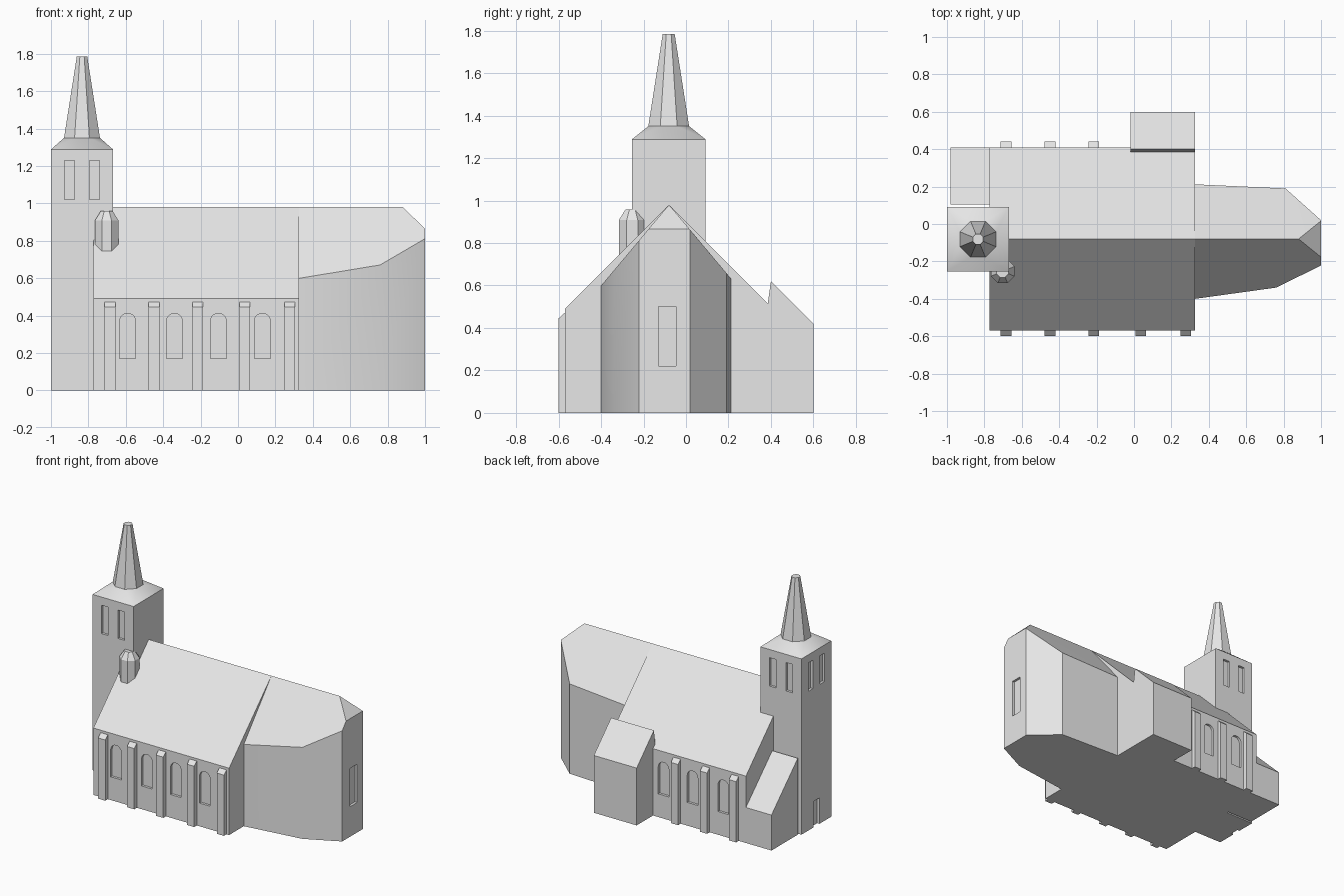
import bpy, bmesh, math

if "Cube" in bpy.data.objects:
    bpy.data.objects.remove(bpy.data.objects["Cube"])

stone = bpy.data.materials.new("light_grey_stone")
stone.diffuse_color = (0.8, 0.8, 0.8, 1)
stone.use_nodes = True
stone.node_tree.nodes["Principled BSDF"].inputs["Base Color"].default_value = stone.diffuse_color


def add_hull(bm, pts):
    """Add one convex solid around the points."""
    part = bmesh.new()
    for p in pts:
        part.verts.new(p)
    bmesh.ops.convex_hull(part, input=part.verts[:])
    bmesh.ops.dissolve_limit(part, angle_limit=0.01, verts=part.verts[:], edges=part.edges[:])
    bmesh.ops.recalc_face_normals(part, faces=part.faces[:])
    tmp = bpy.data.meshes.new("tmp")
    part.to_mesh(tmp)
    part.free()
    bm.from_mesh(tmp)
    bpy.data.meshes.remove(tmp)


def solid(name, *hulls):
    """Object made of one or more convex solids."""
    bm = bmesh.new()
    for pts in hulls:
        add_hull(bm, pts)
    me = bpy.data.meshes.new(name)
    bm.to_mesh(me)
    bm.free()
    me.materials.append(stone)
    ob = bpy.data.objects.new(name, me)
    bpy.context.collection.objects.link(ob)
    return ob


def select(ob):
    bpy.ops.object.select_all(action='DESELECT')
    bpy.context.view_layer.objects.active = ob
    ob.select_set(True)


def cut(ob, *hulls):
    """Sink recesses into an object."""
    cutter = solid("cutter", *hulls)
    cutter.hide_render = True
    mod = ob.modifiers.new("recess", 'BOOLEAN')
    mod.operation, mod.solver, mod.object = 'DIFFERENCE', 'EXACT', cutter
    select(ob)
    bpy.ops.object.modifier_apply(modifier=mod.name)
    bpy.data.objects.remove(cutter, do_unlink=True)


def box(x0, x1, y0, y1, z0, z1):
    return [(x, y, z) for x in (x0, x1) for y in (y0, y1) for z in (z0, z1)]


def along_x(x0, x1, profile):
    return [(x, y, z) for x in (x0, x1) for y, z in profile]


def ring(cx, cy, z, flat_radius):
    r = flat_radius / math.cos(math.pi / 8)
    return [(cx + r * math.cos(math.pi * (i + .5) / 4),
             cy + r * math.sin(math.pi * (i + .5) / 4), z) for i in range(8)]


def arch(cx, y0, y1, w, z0, z1):
    pts = [(cx - w, z0), (cx + w, z0)]
    pts += [(cx + w * math.cos(math.pi * i / 10), z1 - w + w * math.sin(math.pi * i / 10))
            for i in range(11)]
    return [(x, y, z) for y in (y0, y1) for x, z in pts]


AXIS = -0.08      # y of the ridge
D = 0.018         # recess depth

# Nave with gabled roof and arched windows
nave = solid("nave", along_x(-0.773, 0.327, [(-0.57, 0), (0.41, 0), (0.41, 0.49),
                                             (AXIS, 0.98), (-0.57, 0.49)]))
front_x = (-0.59, -0.34, -0.105, 0.13)
cut(nave,
    *[arch(x, -0.6, -0.57 + D, 0.043, 0.17, 0.412) for x in front_x],
    *[arch(x, 0.41 - D, 0.44, 0.043, 0.17, 0.412) for x in front_x[:3]])

# Buttresses with sloped caps, five in front and three behind
for i, x in enumerate((-0.685, -0.45, -0.215, 0.036, 0.277)):
    prof = [(-0.56, 0), (-0.6, 0), (-0.6, 0.445), (-0.57, 0.472), (-0.56, 0.472)]
    solid(f"front_buttress_{i + 1}", along_x(x - 0.029, x + 0.029, prof))
    if i < 3:
        back = [(2 * AXIS - y, z) for y, z in prof]
        solid(f"back_buttress_{i + 1}", along_x(x - 0.029, x + 0.029, back))

# Choir: tapered plan under a steep roof with a hipped end
plan = [(0.327, -0.4), (0.76, -0.34), (1.0, -0.222), (1.0, 0.02), (0.81, 0.19), (0.327, 0.212)]
pts = [(x, y, 0) for x, y in plan]
pts += [(x, y, 0.98 - 1.19 * abs(y - AXIS)) for x, y in plan]
pts += [(0.327, AXIS, 0.98), (0.88, AXIS, 0.98),
        (1.0, AXIS - 0.097, 0.865), (1.0, AXIS + 0.097, 0.865)]
choir = solid("choir", pts)
cut(choir, box(1 - D, 1.05, -0.13, -0.048, 0.22, 0.5))

# Lean-to annexes on the back
solid("sacristy", along_x(-0.02, 0.327, [(0.38, 0), (0.6, 0), (0.6, 0.42), (0.4, 0.62), (0.38, 0.48)]))
solid("tower_annex", along_x(-0.98, -0.76, [(0.105, 0), (0.41, 0), (0.41, 0.26), (0.105, 0.56)]))

# Tower with belfry openings on three sides and a west door
TX0, TX1, TY0, TY1 = -1.0, -0.668, -0.255, 0.092
tx, ty = (TX0 + TX1) / 2, (TY0 + TY1) / 2
tower = solid("tower", box(TX0, TX1, TY0, TY1, 0, 1.288))
holes = [box(TX0 - 0.05, TX0 + D, ty - 0.035, ty + 0.035, -0.05, 0.19)]
for s in (-0.067, 0.067):
    a, b = s - 0.027, s + 0.027
    holes += [box(tx + a, tx + b, TY0 - 0.05, TY0 + D, 1.02, 1.228),
              box(tx + a, tx + b, TY1 - D, TY1 + 0.05, 1.02, 1.228),
              box(TX0 - 0.05, TX0 + D, ty + a, ty + b, 1.02, 1.228)]
cut(tower, *holes)

# Tower roof and blunt octagonal spire
solid("tower_roof", [(x, y, 1.288) for x in (TX0, TX1) for y in (TY0, TY1)]
      + ring(tx, ty, 1.35, 0.096))
solid("spire", ring(tx, ty, 1.35, 0.096) + ring(tx, ty, 1.785, 0.028))

# Stair turret rising out of the roof
solid("turret", ring(-0.702, -0.253, 0.7, 0.063) + ring(-0.702, -0.253, 0.908, 0.063))
solid("turret_cap", ring(-0.702, -0.253, 0.908, 0.063) + ring(-0.702, -0.253, 0.958, 0.032))

# Smooth only the shallow edges
for ob in list(bpy.data.objects):
    select(ob)
    bpy.ops.object.shade_smooth_by_angle(angle=math.radians(30))
